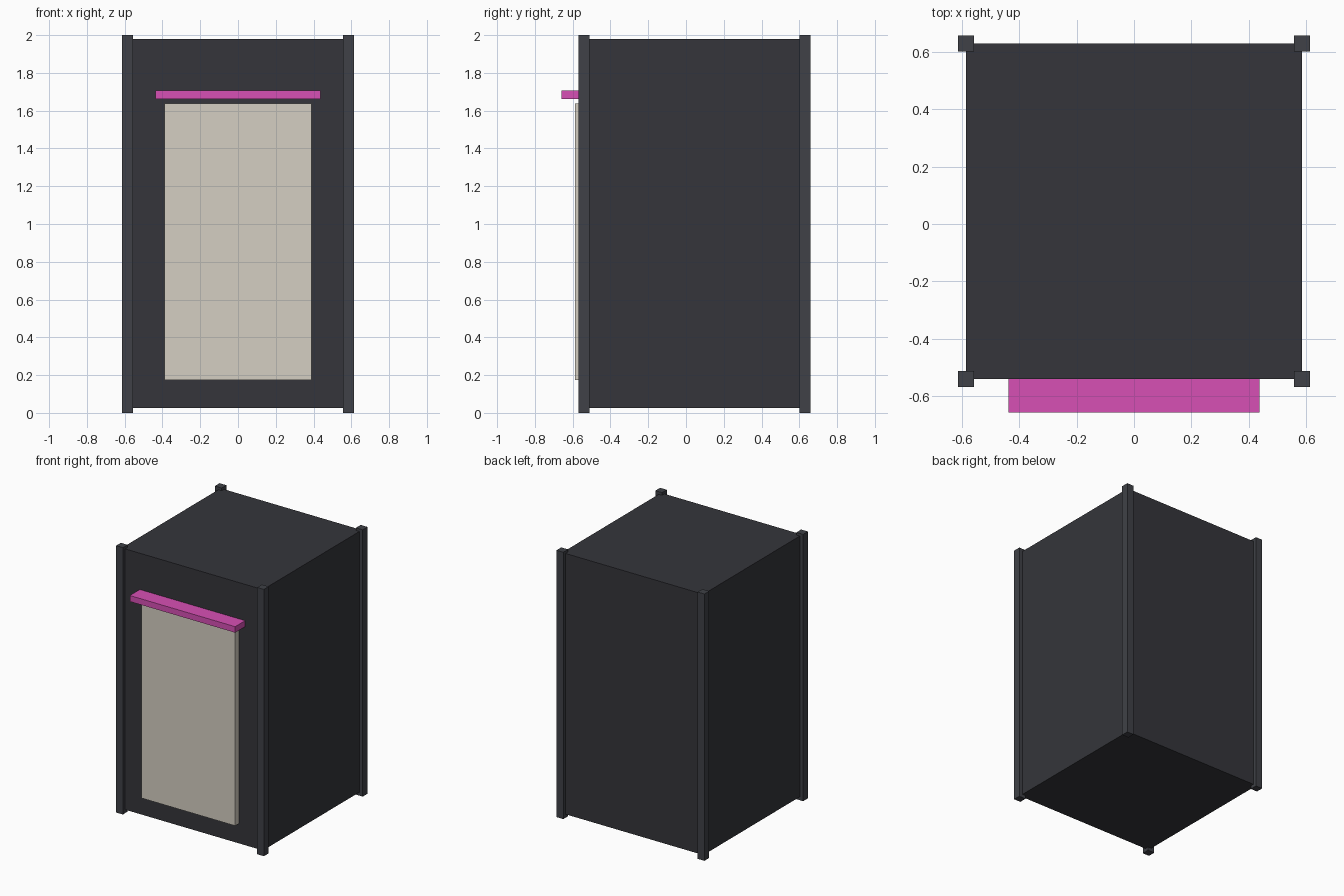
import bpy

if "Cube" in bpy.data.objects:
    bpy.data.objects.remove(bpy.data.objects["Cube"])


def material(name, rgb):
    m = bpy.data.materials.new(name)
    m.diffuse_color = (*rgb, 1.0)
    m.use_nodes = True
    m.node_tree.nodes["Principled BSDF"].inputs["Base Color"].default_value = m.diffuse_color
    return m


def box(name, lo, hi, mat):
    """Axis-aligned box between two corners."""
    centre = [(a + b) / 2 for a, b in zip(lo, hi)]
    bpy.ops.mesh.primitive_cube_add(size=1, location=centre)
    ob = bpy.context.object
    ob.name = name
    ob.scale = [b - a for a, b in zip(lo, hi)]
    bpy.ops.object.transform_apply(location=False, rotation=False, scale=True)
    ob.data.materials.append(mat)
    return ob


dark = material("dark_shell", (0.035, 0.036, 0.043))
trim = material("dark_trim", (0.05, 0.053, 0.063))
cream = material("cream_panel", (0.66, 0.62, 0.54))
pink = material("pink_strip", (0.68, 0.08, 0.46))

HALF_W, FRONT, BACK = 0.585, -0.54, 0.63

# Booth body
box("booth_body", (-HALF_W, FRONT, 0.025), (HALF_W, BACK, 1.98), dark)

# Corner posts, centred on the body's vertical edges
R = 0.028
for side, x in (("left", -HALF_W), ("right", HALF_W)):
    for end, y in (("front", FRONT), ("back", BACK)):
        box(f"{end}_{side}_post", (x - R, y - R, 0), (x + R, y + R, 2), trim)

# Front curtain panel and the awning strip above it
box("curtain_panel", (-0.388, -0.587, 0.175), (0.388, FRONT, 1.637), cream)
box("awning_strip", (-0.437, -0.658, 1.663), (0.437, FRONT, 1.708), pink)
